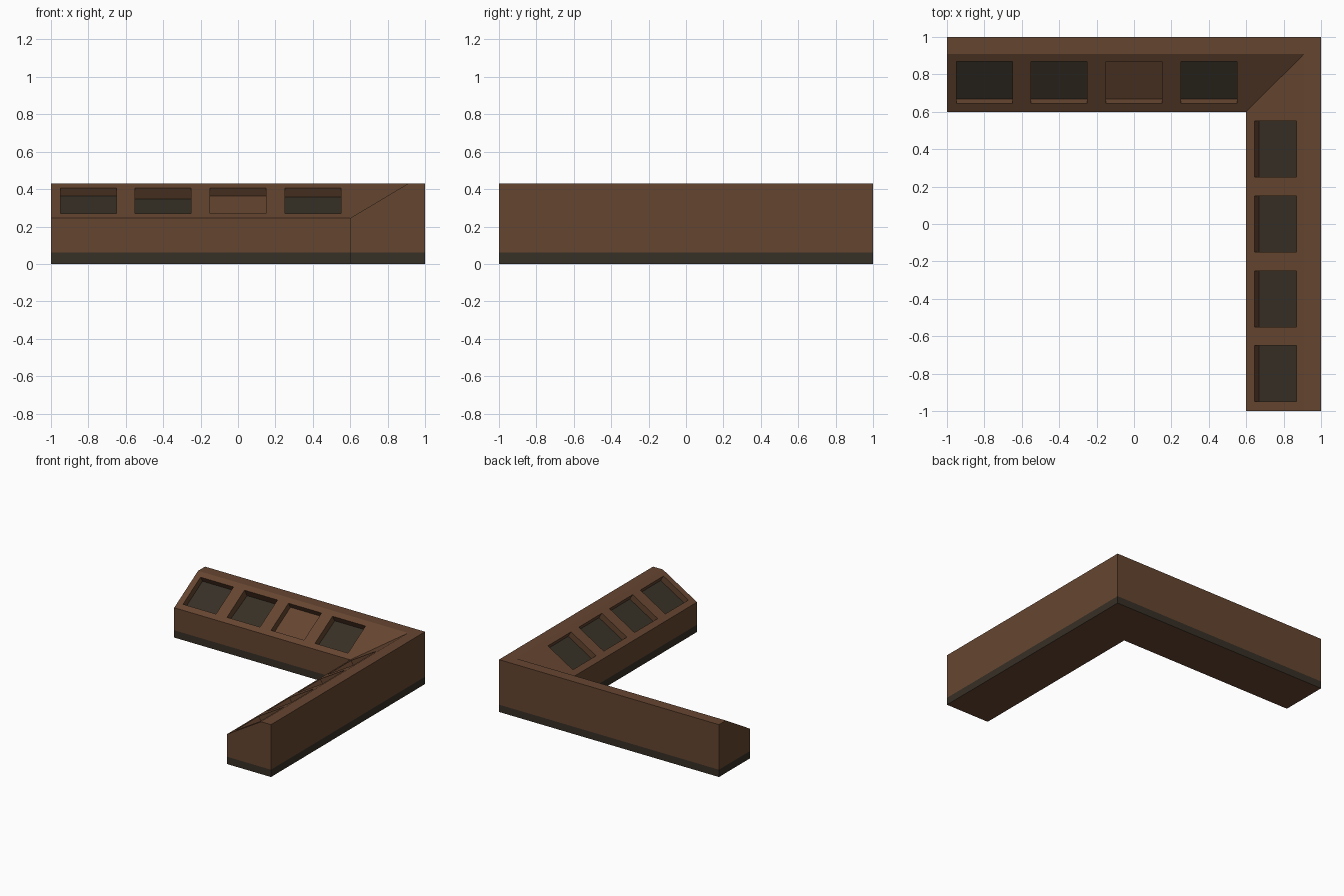
import bpy
import bmesh
from mathutils import Vector

cube = bpy.data.objects.get("Cube")
if cube:
    bpy.data.objects.remove(cube, do_unlink=True)


def make_material(name, rgb):
    mat = bpy.data.materials.new(name)
    mat.use_nodes = True
    color = (*rgb, 1.0)
    mat.diffuse_color = color
    mat.node_tree.nodes["Principled BSDF"].inputs["Base Color"].default_value = color
    return mat


BROWN, DARK = 0, 1
PLINTH_TOP = 0.06
PIT_DEPTH = 0.05
PIT_NEAR, PIT_FAR = 0.13, 0.357      # pit limits, measured in from the outer wall
PIT_CENTRES = (-0.8, -0.4, 0.0, 0.4)
PIT_HALF = 0.15

bm = bmesh.new()

# Cross-section (distance in from the outer wall, height) swept round the mitred corner
profile = [(0, 0), (0, 0.43), (0.09, 0.43), (0.4, 0.245), (0.4, 0)]
stations = [
    lambda o: (-1, 1 - o),
    lambda o: (1 - o, 1 - o),
    lambda o: (1 - o, -1),
]
rings = [[bm.verts.new((*place(o), z)) for o, z in profile] for place in stations]
for a, b in zip(rings, rings[1:]):
    for i in range(len(profile)):
        j = (i + 1) % len(profile)
        bm.faces.new((a[i], a[j], b[j], b[i]))
bm.faces.new(rings[0])
bm.faces.new(rings[-1])
bmesh.ops.recalc_face_normals(bm, faces=bm.faces)


def sloped_faces(across):
    """Sloping desk faces of the arm whose width runs along the given axis."""
    bm.normal_update()
    return [f for f in bm.faces
            if 0.1 < f.normal.z < 0.99 and abs(f.normal[across]) > 0.1]


def cut(faces, axis, position):
    geom = set(faces)
    for f in faces:
        geom.update(f.edges, f.verts)
    point, normal = Vector((0, 0, 0)), Vector((0, 0, 0))
    point[axis], normal[axis] = position, 1
    bmesh.ops.bisect_plane(bm, geom=list(geom), dist=1e-5, plane_co=point, plane_no=normal)


# Plinth line round the foot
cut(bm.faces[:], 2, PLINTH_TOP)
for f in bm.faces:
    f.material_index = DARK if 0.001 < f.calc_center_median().z < PLINTH_TOP else BROWN

# Recessed trays along both sloping arms
for along, across in ((0, 1), (1, 0)):
    for inset in (PIT_NEAR, PIT_FAR):
        cut(sloped_faces(across), across, 1 - inset)
    for c in PIT_CENTRES:
        for side in (-PIT_HALF, PIT_HALF):
            cut(sloped_faces(across), along, c + side)

    trays = []
    for f in sloped_faces(across):
        mid = f.calc_center_median()
        if PIT_NEAR < 1 - mid[across] < PIT_FAR:
            for i, c in enumerate(PIT_CENTRES):
                if abs(mid[along] - c) < PIT_HALF:
                    trays.append((i, f))
    bmesh.ops.inset_individual(bm, faces=[f for _, f in trays],
                               thickness=0, depth=-PIT_DEPTH, use_even_offset=False)
    for i, floor in trays:
        # One tray of the back arm has a plain floor, two are slightly tilted
        on_back = along == 0
        floor.material_index = BROWN if on_back and i == 2 else DARK
        tilt = {1: 0.018, 3: 0.007}.get(i, 0) if on_back else 0
        normal = floor.normal.copy()
        middle = floor.calc_center_median().z
        for v in floor.verts:
            if v.co.z > middle:
                v.co -= normal * tilt

mesh = bpy.data.meshes.new("corner_counter")
bm.to_mesh(mesh)
bm.free()
mesh.materials.append(make_material("warm brown", (0.13, 0.06, 0.03)))
mesh.materials.append(make_material("dark grey brown", (0.037, 0.029, 0.019)))
counter = bpy.data.objects.new("corner_counter", mesh)
bpy.context.collection.objects.link(counter)
